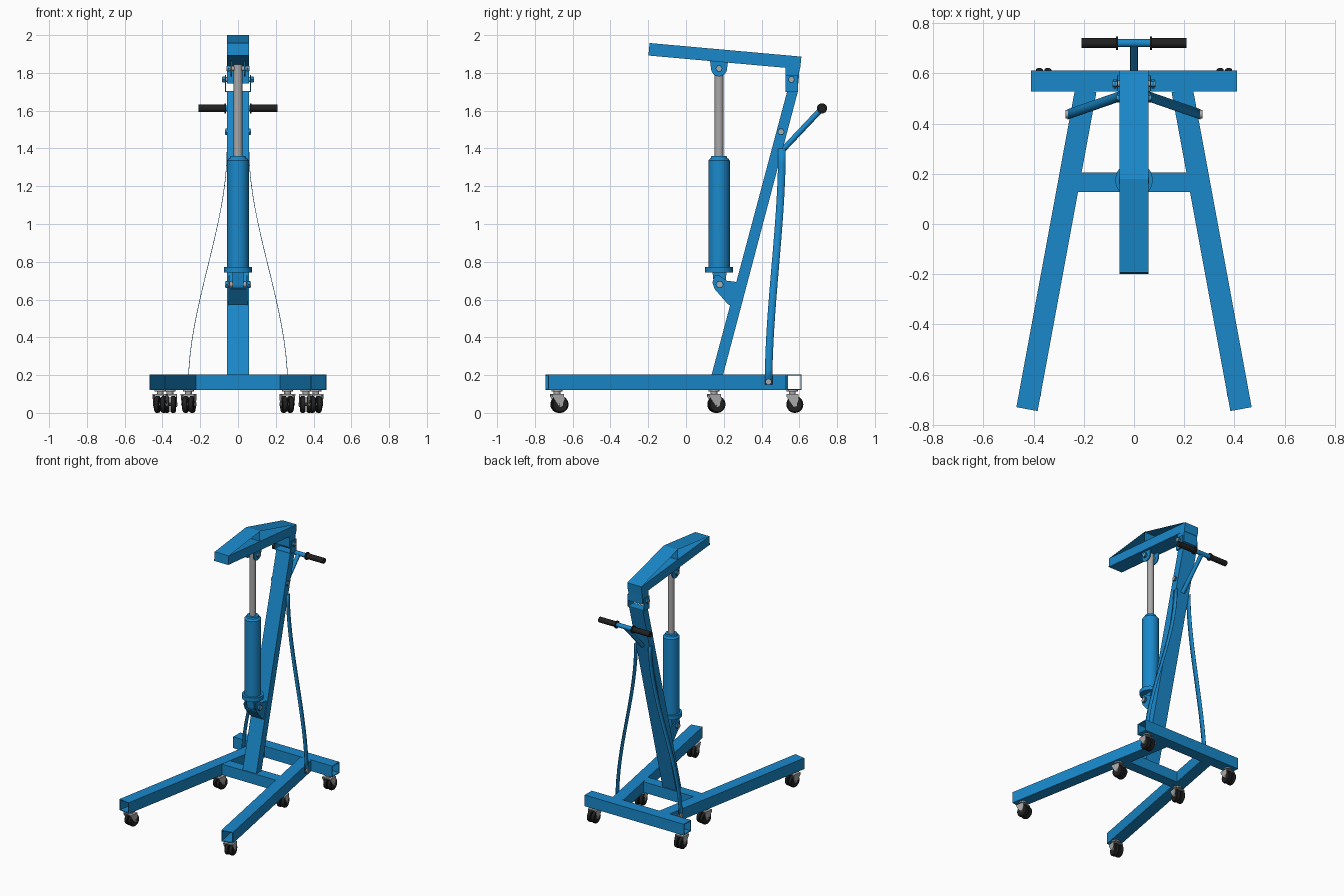
import bpy, bmesh, math
from mathutils import Vector, Matrix

if "Cube" in bpy.data.objects:
    bpy.data.objects.remove(bpy.data.objects["Cube"])


def material(name, color):
    m = bpy.data.materials.new(name)
    m.diffuse_color = (*color, 1)
    m.use_nodes = True
    m.node_tree.nodes["Principled BSDF"].inputs["Base Color"].default_value = m.diffuse_color
    return m


BLUE = material("blue_paint", (0.01, 0.25, 0.6))
BLACK = material("black_rubber", (0.015, 0.015, 0.015))
STEEL = material("steel", (0.4, 0.4, 0.4))


def add(name, verts, faces, mat):
    me = bpy.data.meshes.new(name)
    me.from_pydata([tuple(v) for v in verts], [], faces)
    bm = bmesh.new()
    bm.from_mesh(me)
    bmesh.ops.recalc_face_normals(bm, faces=bm.faces)
    bm.to_mesh(me)
    bm.free()
    me.materials.append(mat)
    ob = bpy.data.objects.new(name, me)
    bpy.context.collection.objects.link(ob)
    return ob


def prism(name, yz, x0, x1, mat=BLUE):
    """Side profile (y, z) extruded along x."""
    n = len(yz)
    verts = [(x, y, z) for x in (x0, x1) for y, z in yz]
    faces = [(i, (i + 1) % n, n + (i + 1) % n, n + i) for i in range(n)]
    return add(name, verts, faces + [tuple(range(n)), tuple(range(n, 2 * n))], mat)


def sheet(name, yz, w, mat=BLUE):
    """Thin folded sheet across x following an open (y, z) path."""
    verts = [(x, y, z) for y, z in yz for x in (-w, w)]
    return add(name, verts, [(2 * i, 2 * i + 1, 2 * i + 3, 2 * i + 2) for i in range(len(yz) - 1)], mat)


def tube(name, p0, p1, w, h, wall=0.006):
    """Open-ended square tube along a horizontal axis."""
    p0, p1 = Vector(p0), Vector(p1)
    side = (p1 - p0).normalized().cross(Vector((0, 0, 1)))
    verts = []
    for p in (p0, p1):
        for t in (0, wall):
            for a, b in ((-1, -1), (1, -1), (1, 1), (-1, 1)):
                verts.append(p + side * a * (w / 2 - t) + Vector((0, 0, b * (h / 2 - t))))
    faces = []
    for i in range(4):
        j = (i + 1) % 4
        faces += [(i, j, 8 + j, 8 + i), (4 + i, 4 + j, 12 + j, 12 + i),
                  (i, j, 4 + j, 4 + i), (8 + i, 8 + j, 12 + j, 12 + i)]
    return add(name, verts, faces, BLUE)


def lathe(name, p0, p1, prof, mat, n=32):
    """Closed turned part from p0 to p1; prof = (radius, fraction of length)."""
    p0, p1 = Vector(p0), Vector(p1)
    q = (p1 - p0).to_track_quat('Z', 'Y')
    verts = [p0 + (p1 - p0) * t + q @ Vector((r * math.cos(a), r * math.sin(a), 0))
             for r, t in prof for a in (2 * math.pi * k / n for k in range(n))]
    faces = [(i * n + k, i * n + (k + 1) % n, (i + 1) * n + (k + 1) % n, (i + 1) * n + k)
             for i in range(len(prof) - 1) for k in range(n)]
    m = len(verts)
    ob = add(name, verts, faces + [tuple(range(n)), tuple(range(m - n, m))], mat)
    ob.data.shade_smooth()
    ob.data.set_sharp_from_angle(angle=math.radians(35))
    return ob


def cyl(name, p0, p1, r, mat, n=24):
    return lathe(name, p0, p1, [(r, 0), (r, 1)], mat, n)


def bolt(name, y, z, half, r=0.013):
    cyl(name, (-half, y, z), (half, y, z), r, STEEL, 16)
    for s in (-1, 1):
        cyl(name + "_nut", (s * (half - 0.016), y, z), (s * (half - 0.004), y, z), r * 1.45, BLUE, 6)


def arc(cy, cz, r, a0, a1, n=10):
    return [(cy + r * math.cos(math.radians(a0 + (a1 - a0) * i / n)),
             cz + r * math.sin(math.radians(a0 + (a1 - a0) * i / n))) for i in range(n + 1)]


def caster(x, y, angle):
    """Swivel caster: top plate, stem, fork and twin wheels."""
    parts = [cyl("caster_plate", (0, 0, 0.112), (0, 0, 0.122), 0.03, STEEL),
             cyl("caster_stem", (0, 0, 0.095), (0, 0, 0.115), 0.018, STEEL),
             prism("caster_crown", [(-0.032, 0.092), (0.032, 0.092), (0.032, 0.1), (-0.032, 0.1)],
                   -0.036, 0.036, STEEL),
             cyl("caster_axle", (-0.04, 0.013, 0.045), (0.04, 0.013, 0.045), 0.009, STEEL, 12)]
    for s in (-1, 1):
        parts.append(prism("caster_fork", [(-0.032, 0.1), (0.032, 0.1), (0.033, 0.07)]
                           + arc(0.013, 0.045, 0.013, 20, -160, 6) + [(-0.03, 0.085)],
                           s * 0.033, s * 0.036, STEEL))
        parts.append(lathe("caster_wheel", (s * 0.003, 0.013, 0.045), (s * 0.031, 0.013, 0.045),
                           [(0.02, 0.1), (0.038, 0), (0.043, 0.12), (0.045, 0.35), (0.045, 0.65),
                            (0.043, 0.88), (0.038, 1), (0.02, 0.9)], BLACK))
    for p in parts:
        p.data.transform(Matrix.Translation((x, y, 0)) @ Matrix.Rotation(angle, 4, 'Z'))


# base frame
tube("rear_crossbar", (-0.41, 0.57, 0.162), (0.41, 0.57, 0.162), 0.084, 0.084)
tube("middle_crossbar", (-0.235, 0.167, 0.162), (0.235, 0.167, 0.162), 0.078, 0.08)
for s in (-1, 1):
    tube("leg", (s * 0.426, -0.737, 0.162), (s * 0.192, 0.532, 0.162), 0.086, 0.083)
    caster(s * 0.412, -0.683, s * 0.18)
    caster(s * 0.262, 0.148, s * 0.18)
    caster(s * 0.36, 0.563, 0)

# leaning mast
prism("mast", [(0.135, 0.2), (0.196, 0.2), (0.592, 1.7), (0.535, 1.7)], -0.057, 0.057)
bolt("mast_bolt", 0.503, 1.488, 0.07)

# curved side straps from mast to legs
for s in (-1, 1):
    verts = []
    for i in range(17):
        t = i / 16
        e = t * t * (3 - 2 * t)
        for dy in (-0.02, 0.02):
            verts.append((s * (0.264 - 0.205 * e), 0.437 + 0.071 * e + dy, 0.15 + 1.25 * t))
    strap = add("side_strap", verts, [(2 * i, 2 * i + 1, 2 * i + 3, 2 * i + 2) for i in range(16)], BLUE)
    strap.data.shade_smooth()
    sol = strap.modifiers.new("thickness", 'SOLIDIFY')
    sol.thickness = 0.003
    cyl("strap_bolt", (s * 0.24, 0.437, 0.165), (s * 0.272, 0.437, 0.165), 0.016, STEEL, 16)

# mast head bracket and boom lug
prism("head_base", [(0.527, 1.698), (0.592, 1.698), (0.592, 1.703), (0.527, 1.703)], -0.068, 0.068)
for s in (-1, 1):
    prism("head_plate", [(0.527, 1.7), (0.592, 1.7), (0.592, 1.79), (0.527, 1.79)], s * 0.063, s * 0.068)
prism("boom_lug", [(0.527, 1.745), (0.595, 1.745), (0.602, 1.84), (0.527, 1.84)], -0.057, 0.057)
bolt("head_bolt", 0.558, 1.765, 0.085)

# boom with folded stiffener on top
prism("boom", [(-0.193, 1.958), (0.611, 1.886), (0.604, 1.82), (-0.199, 1.892)], -0.058, 0.058)
sheet("boom_stiffener", [(-0.19, 1.958), (0.18, 2.0), (0.608, 1.887)], 0.058)
sheet("stiffener_rib", [(0.18, 1.92), (0.18, 2.0)], 0.058)

# upper ram bracket
for s in (-1, 1):
    prism("ram_top_plate", [(0.225, 1.88), (0.125, 1.88)] + arc(0.175, 1.823, 0.042, 190, 350),
          s * 0.032, s * 0.04)
bolt("ram_top_pin", 0.175, 1.823, 0.06)

# hydraulic ram
cyl("ram_rod", (0, 0.175, 1.34), (0, 0.175, 1.845), 0.023, STEEL)
lathe("ram_cylinder", (0, 0.175, 0.76), (0, 0.175, 1.36),
      [(0.057, 0), (0.057, 0.96), (0.05, 0.975), (0.044, 0.98), (0.04, 1)], BLUE)
cyl("ram_flange", (0, 0.175, 0.742), (0, 0.175, 0.772), 0.074, BLUE, 32)
prism("ram_foot", [(0.215, 0.745), (0.14, 0.745)] + arc(0.178, 0.68, 0.03, 190, 350), -0.03, 0.03)

# lower ram bracket on the mast
side = [(0.14, 0.69), (0.152, 0.728), (0.178, 0.726), (0.215, 0.7), (0.275, 0.692), (0.235, 0.57), (0.222, 0.575),
        (0.152, 0.655)]
for s in (-1, 1):
    prism("ram_bottom_plate", side, s * 0.042, s * 0.05)
prism("ram_bracket_web", [(0.152, 0.655), (0.222, 0.575), (0.232, 0.575), (0.16, 0.66)], -0.045, 0.045)
bolt("ram_bottom_pin", 0.178, 0.68, 0.068, 0.015)

# push handle
cyl("handle_stem", (0, 0.515, 1.395), (0, 0.72, 1.612), 0.015, BLUE)
cyl("handle_bar", (-0.2, 0.72, 1.612), (0.2, 0.72, 1.612), 0.016, BLUE)
for s in (-1, 1):
    cyl("handle_grip", (s * 0.07, 0.72, 1.612), (s * 0.21, 0.72, 1.612), 0.02, BLACK)
    cyl("grip_collar", (s * 0.064, 0.72, 1.612), (s * 0.072, 0.72, 1.612), 0.027, BLACK)
